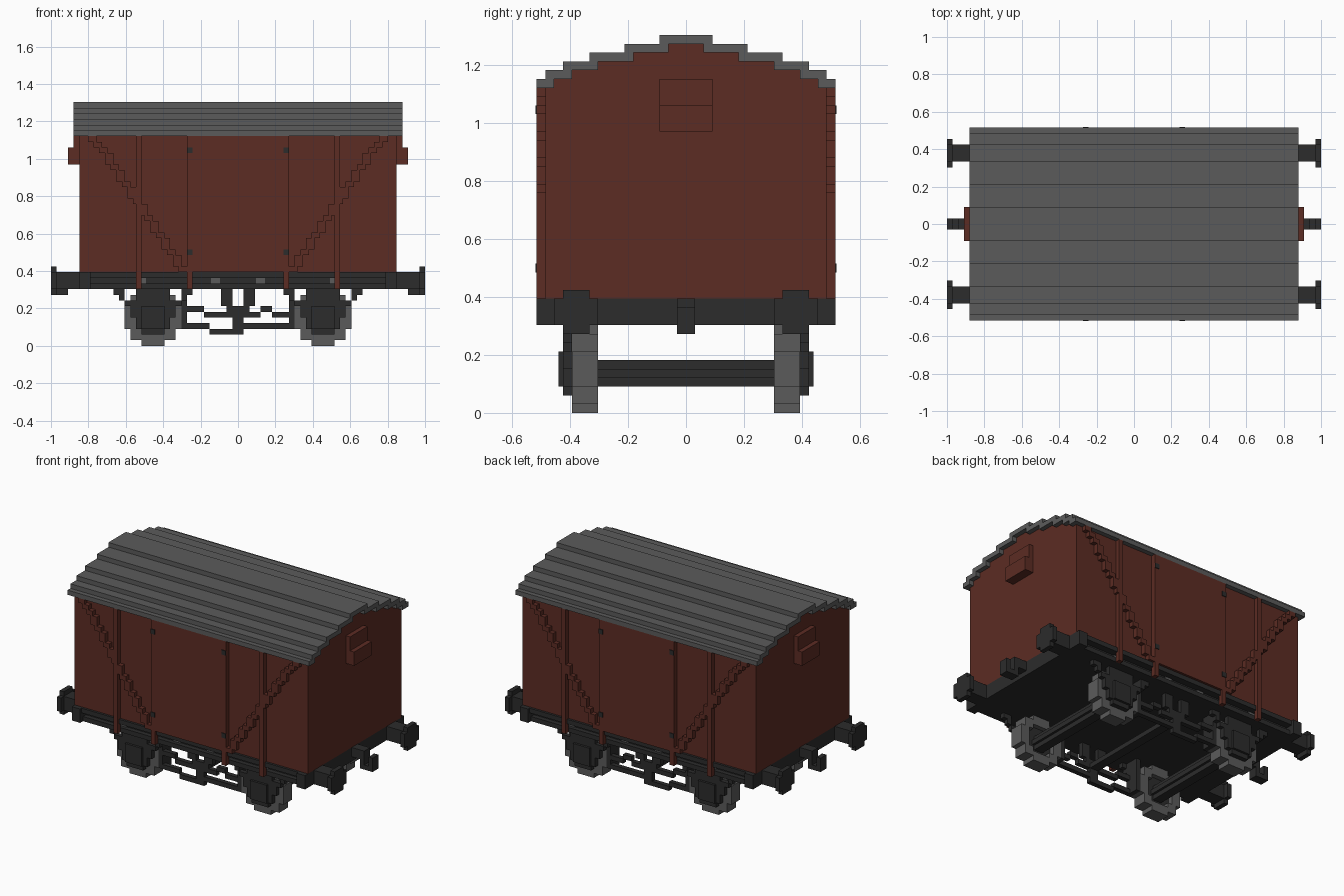
import bpy, bmesh

if "Cube" in bpy.data.objects:
    bpy.data.objects.remove(bpy.data.objects["Cube"], do_unlink=True)

V = 2 / 66  # one block; all sizes below are in blocks


def material(name, rgb):
    m = bpy.data.materials.new(name)
    m.use_nodes = True
    col = (*rgb, 1)
    m.diffuse_color = col
    m.node_tree.nodes["Principled BSDF"].inputs["Base Color"].default_value = col
    return m


BROWN = material("red_brown", (0.107, 0.025, 0.017))
GREY = material("mid_grey", (0.105, 0.105, 0.105))
DARK = material("dark_grey", (0.025, 0.025, 0.025))


def finish(name, bm, mat):
    bmesh.ops.recalc_face_normals(bm, faces=bm.faces)
    me = bpy.data.meshes.new(name)
    bm.to_mesh(me)
    bm.free()
    me.materials.append(mat)
    ob = bpy.data.objects.new(name, me)
    bpy.context.collection.objects.link(ob)
    return ob


def boxes(name, mat, items, mx=False, my=False):
    """Boxes given as (x0, x1, y0, y1, z0, z1), optionally mirrored in x and y."""
    bm = bmesh.new()
    for sx in ((1, -1) if mx else (1,)):
        for sy in ((1, -1) if my else (1,)):
            for x0, x1, y0, y1, z0, z1 in items:
                r = bmesh.ops.create_cube(bm, size=1)
                for v in r["verts"]:
                    v.co.x = sx * (x1 if v.co.x > 0 else x0) * V
                    v.co.y = sy * (y1 if v.co.y > 0 else y0) * V
                    v.co.z = (z1 if v.co.z > 0 else z0) * V
    return finish(name, bm, mat)


def extrude_profile(name, mat, pts, half):
    """Closed (y, z) profile drawn out along x."""
    bm = bmesh.new()
    f = bm.faces.new([bm.verts.new((-half * V, y * V, z * V)) for y, z in pts])
    r = bmesh.ops.extrude_face_region(bm, geom=[f])
    vs = [g for g in r["geom"] if isinstance(g, bmesh.types.BMVert)]
    bmesh.ops.translate(bm, verts=vs, vec=(2 * half * V, 0, 0))
    return finish(name, bm, mat)


def stepped_arch(widths, z):
    """Stepped outline from +y over the top to -y."""
    right = []
    for i, w in enumerate(widths):
        right += [(w, z + i), (w, z + i + 1)]
    return right + [(-y, zz) for y, zz in reversed(right)]


# Body and stepped roof shell
outer = stepped_arch([17, 16, 14, 11, 7, 3], 37)
inner = stepped_arch([15, 13, 10, 6, 2], 37)
extrude_profile("roof", GREY, outer + inner[::-1], 29)
extrude_profile("body", BROWN, [(16, 13), (16, 37)] + inner + [(-16, 37), (-16, 13)], 28)

# Side doors, posts and stepped diagonal braces
boxes("side_doors", BROWN, [(-9, 9, 16, 17, 13, 37)], my=True)
boxes("door_feet", BROWN, [(8, 9, 16, 17, 10, 13)], mx=True, my=True)
boxes("side_posts", BROWN, [(17, 18, 16, 17, 10, 37)], mx=True, my=True)
brace = []
for k in range(24):
    x = 9 + round(k * 15.5 / 23)
    brace.append((x, x + 1.5, 16, 17, 13 + k, 14 + k))
boxes("diagonal_braces", BROWN, brace, mx=True, my=True)
boxes("door_bolts", DARK, [(8, 9, 17, 17.15, z, z + 1) for z in (16, 34)], mx=True, my=True)

# End ventilators
boxes("end_vents", BROWN, [(28, 29, -3, 3, 35, 38), (28, 30, -3, 3, 32, 35)], mx=True)

# Underframe with channel-shaped side bars and end beams
boxes("floor", DARK, [(-27, 27, -15, 15, 10, 13)])
boxes("side_bars", DARK, [(-28, 28, 15, 16.5, 12, 13), (-28, 28, 15, 16, 10, 11)], my=True)
boxes("end_beams", DARK, [(26, 28, -17, 17, 10, 13)], mx=True)
boxes("bar_plates", GREY, [(x - .8, x + .8, 15, 15.2, 11, 12) for x in (4, 17)], mx=True, my=True)

# Buffers with cross-shaped heads
boxes("buffers", DARK, [
    (28, 32, 11, 14, 10, 13),
    (32, 33, 11, 14, 9, 14),
    (32, 33, 10, 15, 10, 13)], mx=True, my=True)

# Coupling hooks
boxes("coupling_hooks", DARK, [
    (28, 31, -1, 1, 11, 13),
    (30, 31, -1, 1, 9, 11),
    (31, 33, -1, 1, 9, 10),
    (32, 33, -1, 1, 10, 12)], mx=True)

# Wheels: grey rims around recessed dark centres
C = 15
rim_half = [2, 4, 4, 5, 5, 5, 5, 4, 4, 2]
hub_half = [0, 0, 2, 3, 3, 3, 3, 2, 0, 0]
rim, hub = [], []
for z, (a, b) in enumerate(zip(rim_half, hub_half)):
    if b:
        rim += [(C - a, C - b, 10, 13, z, z + 1), (C + b, C + a, 10, 13, z, z + 1)]
        hub.append((C - b, C + b, 11, 12, z, z + 1))
    else:
        rim.append((C - a, C + a, 10, 13, z, z + 1))
boxes("wheel_rims", GREY, rim, mx=True, my=True)
boxes("wheel_centres", DARK, hub, mx=True, my=True)
boxes("axles", DARK, [
    (C - 1, C + 1, -13, 13, 3, 6),
    (C - 1.5, C + 1.5, -13, 13, 4, 5)], mx=True)

# Axle guards, axle boxes and leaf springs
guard = [
    (C - 3, C + 3, 13, 14, 3, 10),
    (C - 2, C + 2, 13, 14, 2, 3),
    (C - 2, C + 2, 14, 14.5, 3, 7)]
for s in (-1, 1):
    for a, b, z0, z1 in ((5, 7, 9, 10), (5, 6, 8, 9), (4, 5, 7, 8), (3, 4, 5, 8)):
        x0, x1 = sorted((C + s * a, C + s * b))
        guard.append((x0, x1, 13, 14, z0, z1))
boxes("axle_guards", DARK, guard, mx=True, my=True)

# Brake gear: hangers, rods and cross shaft
gear = [
    (-3, -1, 7, 10), (1, 3, 7, 10), (-2, 2, 5, 7), (-1, 1, 3, 5),
    (-10, -6, 6, 7), (-6, -4, 5, 6), (-4, -2, 5, 6), (2, 4, 5, 6),
    (4, 6, 6, 7), (6, 10, 5, 6),
    (-10, -5, 3, 4), (-5, 1, 2, 3), (1, 4, 3, 4), (4, 10, 3, 4)]
boxes("brake_gear", DARK, [(a, b, 12, 13, c, d) for a, b, c, d in gear], my=True)
boxes("brake_shoes", DARK, [(9, 10, 10, 13, 3, 10)], mx=True, my=True)
boxes("brake_shaft", DARK, [(-1, 1, -12, 12, 5, 6)])
